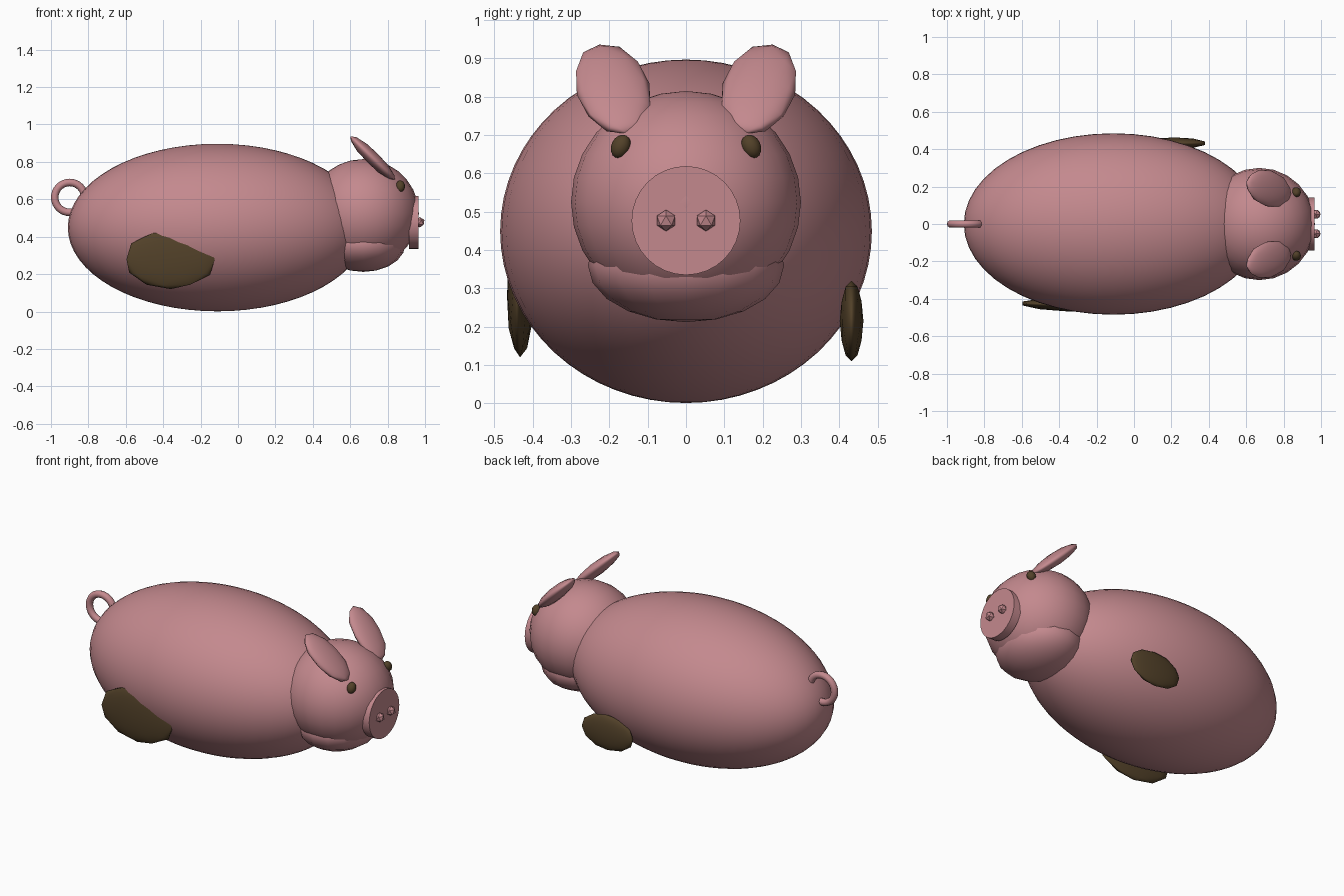
import bpy, math
from mathutils import Matrix, Vector

if "Cube" in bpy.data.objects:
    bpy.data.objects.remove(bpy.data.objects["Cube"])


def material(name, rgb):
    m = bpy.data.materials.new(name)
    m.diffuse_color = (*rgb, 1)
    m.use_nodes = True
    m.node_tree.nodes["Principled BSDF"].inputs["Base Color"].default_value = m.diffuse_color
    return m


PINK = material("dusty_pink", (0.55, 0.25, 0.27))
BROWN = material("dark_brown", (0.085, 0.053, 0.022))


def finish(name, mat, smooth=True):
    ob = bpy.context.object
    ob.name = name
    ob.data.materials.append(mat)
    if smooth:
        bpy.ops.object.shade_smooth_by_angle(angle=math.radians(40))
    return ob


def place(ob, loc, radii, rot=None):
    rot = rot or Matrix.Identity(4)
    ob.matrix_world = Matrix.Translation(loc) @ rot @ Matrix.Diagonal((*radii, 1))


def ellipsoid(name, loc, radii, mat, segs, rings, rot=None):
    bpy.ops.mesh.primitive_uv_sphere_add(segments=segs, ring_count=rings)
    place(finish(name, mat), loc, radii, rot)


def faceted(name, loc, radii, mat, rot=None, level=2, smooth=True):
    bpy.ops.mesh.primitive_ico_sphere_add(subdivisions=level)
    place(finish(name, mat, smooth), loc, radii, rot)


# Torso, head and jaw
ellipsoid("body", (-0.11, 0, 0.449), (0.80, 0.485, 0.448), PINK, 48, 32)
ellipsoid("head", (0.67, 0, 0.525), (0.297, 0.30, 0.29), PINK, 24, 14)
ellipsoid("jaw", (0.67, 0, 0.36), (0.225, 0.256, 0.148), PINK, 16, 10)

# Snout disc
bpy.ops.mesh.primitive_cylinder_add(vertices=32, radius=0.142, depth=0.05,
                                    location=(0.94, 0, 0.477),
                                    rotation=(0, math.pi / 2, 0))
finish("snout", PINK)

# Curled tail ring
bpy.ops.mesh.primitive_torus_add(major_segments=32, minor_segments=10,
                                 major_radius=0.08, minor_radius=0.02,
                                 location=(-0.90, 0, 0.61),
                                 rotation=(math.pi / 2, 0, 0))
finish("tail", PINK)

# Paired face parts
for side, s in (("right", -1), ("left", 1)):
    faceted(f"nostril_{side}", (0.972, 0.052 * s, 0.477), (0.028,) * 3, PINK,
            level=1, smooth=False)
    ellipsoid(f"eye_{side}", (0.868, 0.17 * s, 0.67), (0.025, 0.025, 0.032),
              BROWN, 12, 8, Matrix.Rotation(math.radians(25 * s), 4, 'X'))
    # Ear: flat disc leaning backwards and outwards
    long_axis = Vector((-0.23, 0.07 * s, 0.225)).normalized()
    normal = Vector((0.7, 0, 0.7))
    normal = (normal - normal.dot(long_axis) * long_axis).normalized()
    across = long_axis.cross(normal)
    rot = Matrix((normal, across, long_axis)).transposed().to_4x4()
    faceted(f"ear_{side}", (0.72, 0.19 * s, 0.82), (0.037, 0.097, 0.17), PINK, rot)

# Flat brown patches on the flanks
faceted("patch_right", (-0.36, -0.433, 0.28), (0.248, 0.034, 0.16), BROWN,
        Matrix.Rotation(math.radians(-2), 4, 'Z'))
faceted("patch_left", (0.215, 0.432, 0.215), (0.172, 0.031, 0.105), BROWN)
